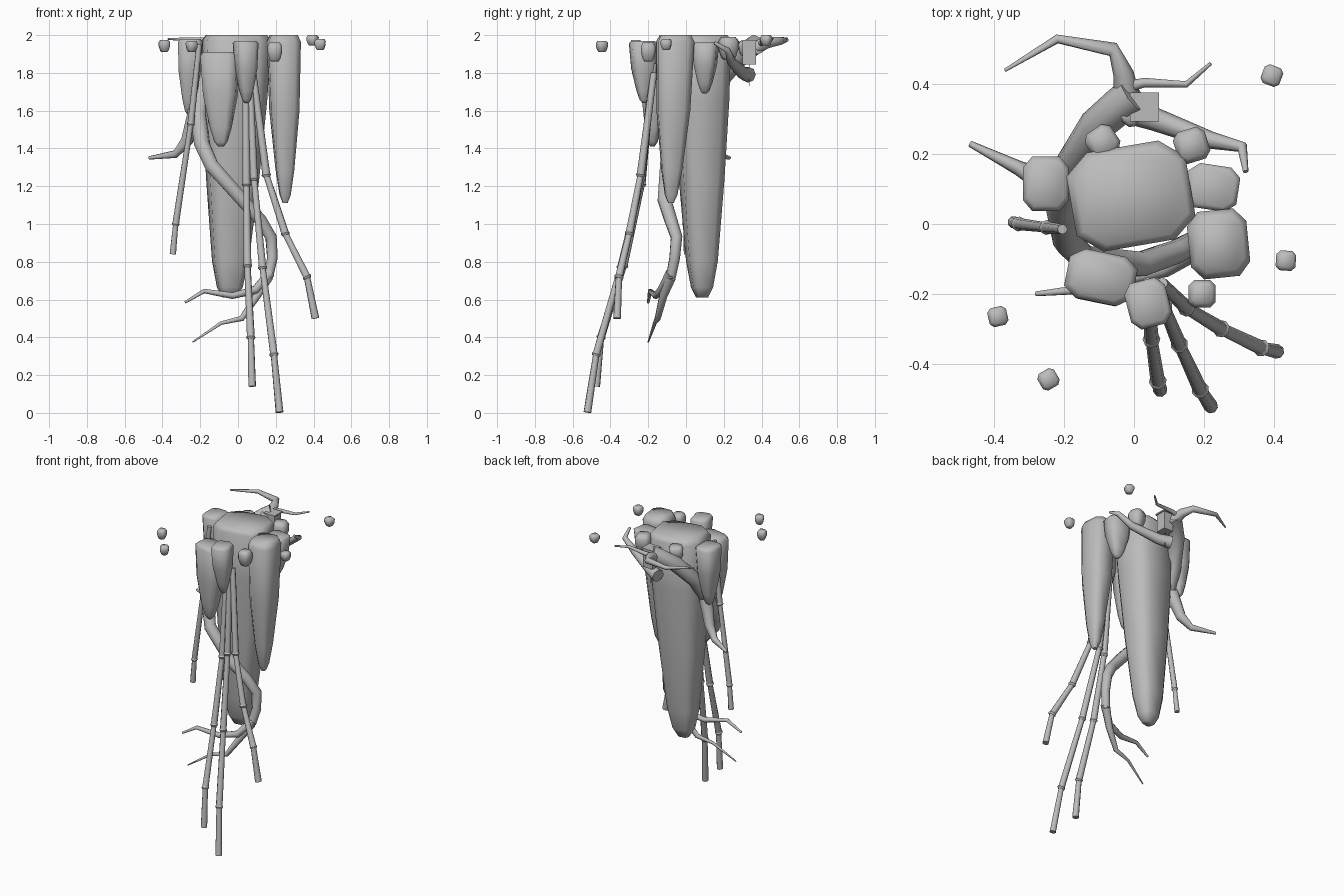
import bpy, bmesh
from math import cos, sin, tau, radians
from mathutils import Vector

old = bpy.data.objects.get("Cube")
if old:
    bpy.data.objects.remove(old, do_unlink=True)

stone = bpy.data.materials.new("stone grey")
stone.use_nodes = True
GREY = (0.5, 0.5, 0.5, 1)
stone.diffuse_color = GREY
stone.node_tree.nodes["Principled BSDF"].inputs["Base Color"].default_value = GREY


def finish(name, bm, angle):
    bmesh.ops.recalc_face_normals(bm, faces=bm.faces)
    mesh = bpy.data.meshes.new(name)
    bm.to_mesh(mesh)
    bm.free()
    mesh.materials.append(stone)
    ob = bpy.data.objects.new(name, mesh)
    bpy.context.collection.objects.link(ob)
    bpy.ops.object.select_all(action="DESELECT")
    ob.select_set(True)
    bpy.context.view_layer.objects.active = ob
    bpy.ops.object.shade_smooth_by_angle(angle=radians(angle))


def skin(bm, rings):
    """Join rings of points with quads and close both ends."""
    loops = [[bm.verts.new(p) for p in ring] for ring in rings]
    n = len(loops[0])
    for a, b in zip(loops, loops[1:]):
        for i in range(n):
            j = (i + 1) % n
            bm.faces.new((a[i], a[j], b[j], b[i]))
    bm.faces.new(loops[0])
    bm.faces.new(loops[-1])


# Angles of an octagon made from a square with cut corners
CORNERS = [radians(90 * q + d) for q in range(4) for d in (-31, 31)]


def rock(name, top, size, low, tip, profile, turn=0.0):
    """Hanging rock: square with cut corners, tapering towards its tip."""
    x, y, z = top
    rings = []
    for t, r in profile:
        ring = []
        for a in CORNERS:
            c, s = cos(a), sin(a)
            k = r / (c ** 4 + s ** 4) ** 0.25
            px, py = size[0] * k * c, size[1] * k * s
            ring.append((x + (tip[0] - x) * t + px * cos(turn) - py * sin(turn),
                         y + (tip[1] - y) * t + px * sin(turn) + py * cos(turn),
                         z + (low - z) * t))
        rings.append(ring)
    bm = bmesh.new()
    skin(bm, rings)
    finish(name, bm, 65)


def sweep(bm, points, radii, sides):
    """Tube along a path, without twisting."""
    pts = [Vector(p) for p in points]
    d = (pts[1] - pts[0]).normalized()
    q = d.to_track_quat("Z", "Y")
    rings = []
    for i, p in enumerate(pts):
        t = (pts[min(i + 1, len(pts) - 1)] - pts[max(i - 1, 0)]).normalized()
        q = d.rotation_difference(t) @ q
        d = t
        rings.append([p + q @ Vector((cos(tau * k / sides), sin(tau * k / sides), 0)) * radii[i]
                      for k in range(sides)])
    skin(bm, rings)


def root(name, points, start, end):
    n = len(points) - 1
    bm = bmesh.new()
    sweep(bm, points, [start + (end - start) * i / n for i in range(n + 1)], 8)
    finish(name, bm, 65)


def cane(name, points, r=0.019):
    """Jointed cane: straight pieces with a raised ring at each joint."""
    bm = bmesh.new()
    pts = [Vector(p) for p in points]
    for a, b in zip(pts, pts[1:]):
        sweep(bm, (a, b), (r * 0.9, r * 1.1), 8)
        if b != pts[-1]:
            d = (b - a).normalized() * 0.011
            sweep(bm, (b - d, b, b + d), (r, r * 1.35, r), 8)
    finish(name, bm, 50)


# Hanging rocks
LONG = ((0, 0.88), (0.02, 1), (0.25, 0.93), (0.55, 0.76), (0.86, 0.53), (0.96, 0.37), (1, 0.2))
SPIKE = ((0, 0.82), (0.04, 1), (0.45, 0.88), (0.8, 0.55), (0.95, 0.33), (1, 0.14))
NUGGET = ((0, 0.7), (0.2, 0.98), (0.55, 0.95), (0.9, 0.7), (1, 0.5))

rock("main_stalactite", (-0.008, 0.08, 2), (0.178, 0.148), 0.61, (-0.045, 0.085), LONG, 0.17)
rock("left_stalactite", (0.242, -0.056, 2), (0.088, 0.1), 1.11, (0.25, -0.08), SPIKE, 0.1)
rock("front_stalactite", (-0.095, -0.152, 1.91), (0.102, 0.074), 1.41, (-0.09, -0.178), SPIKE, -0.2)
rock("front_small_stalactite", (0.04, -0.228, 1.97), (0.062, 0.07), 1.64, (0.045, -0.22), SPIKE, 0.25)
rock("right_stalactite", (-0.252, 0.115, 1.98), (0.068, 0.08), 1.58, (-0.26, 0.12), SPIKE)
rock("left_small_stalactite", (0.225, 0.105, 1.96), (0.077, 0.066), 1.69, (0.22, 0.1), SPIKE, -0.15)

# Small loose stones
for i, (x, y, z, r, h) in enumerate((
        (0.195, -0.2, 1.96, 0.041, 0.1), (0.165, 0.225, 1.99, 0.05, 0.12),
        (-0.09, 0.235, 1.98, 0.046, 0.1), (-0.01, 0.315, 1.97, 0.034, 0.08),
        (0.395, 0.425, 2, 0.03, 0.055), (0.435, -0.105, 1.98, 0.03, 0.06),
        (-0.39, -0.265, 1.975, 0.029, 0.065), (-0.245, -0.445, 1.97, 0.029, 0.06))):
    rock(f"stone_{i + 1}", (x, y, z), (r, r), z - h, (x, y), NUGGET, 0.3 * i)

# Twisting main root and its branches
root("main_root", ((0, 0.37, 1.95), (-0.04, 0.34, 1.93), (-0.11, 0.28, 1.88), (-0.185, 0.16, 1.74),
                   (-0.21, 0.06, 1.57), (-0.19, -0.05, 1.42), (-0.14, -0.1, 1.31),
                   (0.02, -0.115, 1.13), (0.12, -0.08, 1.02), (0.175, -0.05, 0.93),
                   (0.182, -0.06, 0.82), (0.16, -0.08, 0.72)), 0.056, 0.027)
root("lower_branch_a", ((0.17, -0.08, 0.74), (0.09, -0.13, 0.65), (-0.03, -0.16, 0.62),
                        (-0.18, -0.19, 0.645), (-0.28, -0.2, 0.585)), 0.028, 0.007)
root("lower_branch_b", ((0.16, -0.08, 0.72), (0.1, -0.12, 0.62), (0.02, -0.15, 0.5),
                        (-0.09, -0.165, 0.475), (-0.24, -0.2, 0.375)), 0.028, 0.004)
root("right_branch", ((-0.22, 0.1, 1.6), (-0.27, 0.13, 1.44), (-0.33, 0.16, 1.37),
                      (-0.47, 0.23, 1.35)), 0.046, 0.009)
root("back_branch", ((-0.02, 0.36, 1.93), (-0.03, 0.43, 1.96), (-0.06, 0.5, 1.97),
                     (-0.22, 0.53, 1.975), (-0.37, 0.44, 1.98)), 0.038, 0.005)
root("back_left_branch", ((-0.03, 0.39, 1.95), (0.03, 0.405, 1.96), (0.15, 0.4, 1.97),
                          (0.22, 0.46, 1.98)), 0.018, 0.005)
root("side_branch", ((-0.02, 0.33, 1.79), (0.06, 0.3, 1.8), (0.22, 0.24, 1.86),
                     (0.31, 0.22, 1.92), (0.32, 0.15, 1.96)), 0.042, 0.008)

# Jointed canes
cane("cane_front", ((0.04, -0.17, 1.9), (0.045, -0.235, 1.21), (0.05, -0.33, 0.78),
                    (0.068, -0.45, 0.4), (0.075, -0.475, 0.14)))
cane("cane_long", ((0.06, -0.17, 1.85), (0.085, -0.235, 1.24), (0.13, -0.345, 0.77),
                   (0.19, -0.475, 0.31), (0.22, -0.522, 0.003)))
cane("cane_left", ((0.08, -0.17, 1.8), (0.15, -0.24, 1.26), (0.25, -0.3, 0.95),
                   (0.365, -0.355, 0.72), (0.41, -0.365, 0.5)))
cane("cane_right", ((-0.205, -0.015, 1.95), (-0.25, -0.01, 1.53), (-0.33, 0, 1.0),
                    (-0.345, 0.005, 0.84)), 0.016)

# Hanging box with a lid and a thin cord
for name, z, w, h in (("box_body", 1.91, 0.072, 0.13), ("box_lid", 1.97, 0.084, 0.01),
                      ("box_cord", 1.79, 0.003, 0.12)):
    bm = bmesh.new()
    bmesh.ops.create_cube(bm, size=1)
    bmesh.ops.scale(bm, verts=bm.verts, vec=(w, w, h))
    bmesh.ops.translate(bm, verts=bm.verts, vec=(0.03, 0.335, z))
    finish(name, bm, 30)
